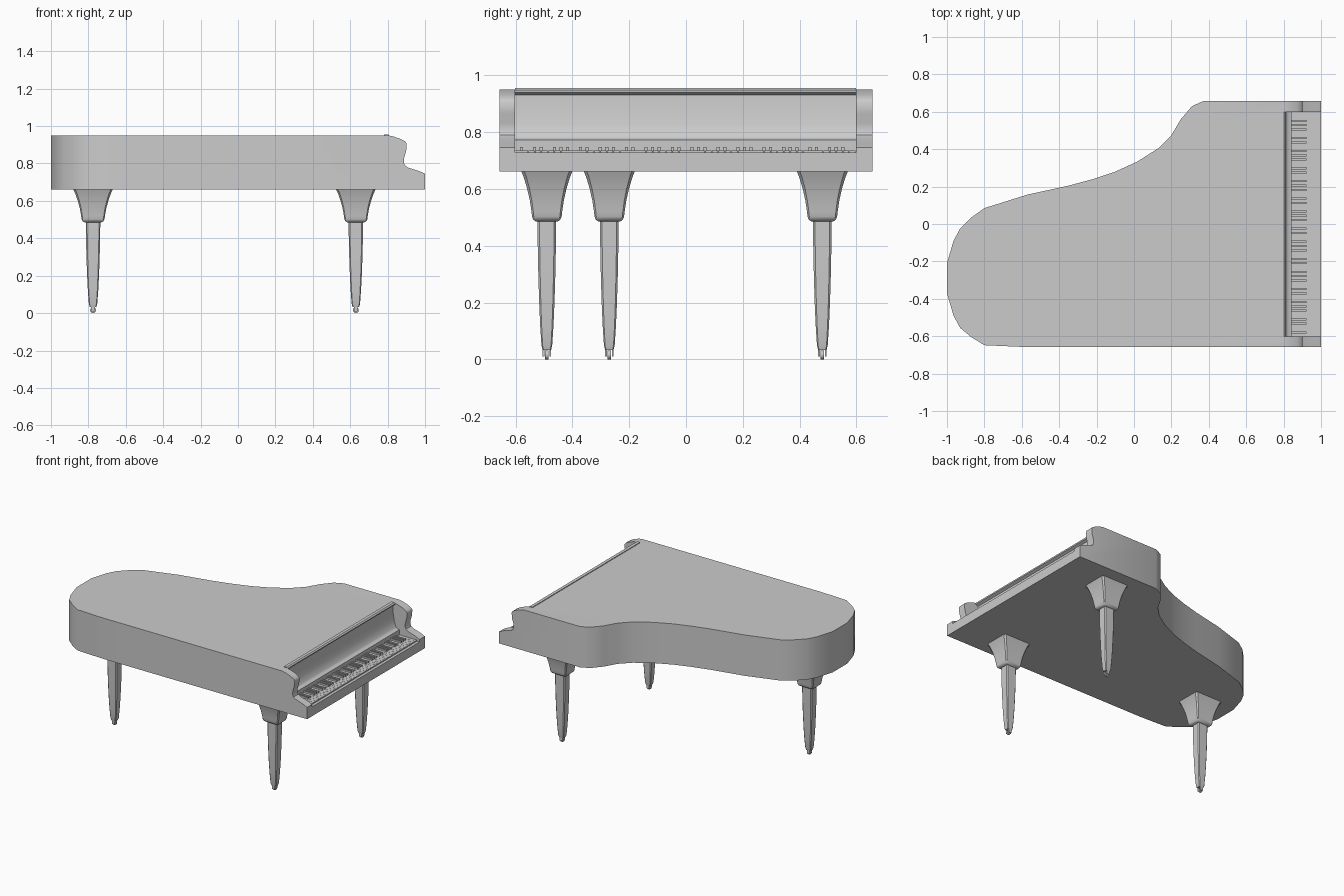
import bpy, bmesh, math

if "Cube" in bpy.data.objects:
    bpy.data.objects.remove(bpy.data.objects["Cube"])


def finish(bm, name, angle=35):
    bmesh.ops.recalc_face_normals(bm, faces=bm.faces)
    me = bpy.data.meshes.new(name)
    bm.to_mesh(me)
    bm.free()
    ob = bpy.data.objects.new(name, me)
    bpy.context.collection.objects.link(ob)
    bpy.ops.object.select_all(action='DESELECT')
    ob.select_set(True)
    bpy.context.view_layer.objects.active = ob
    bpy.ops.object.shade_smooth_by_angle(angle=math.radians(angle))
    return ob


def loft(bm, rings):
    """Closed skin through a list of equal-length vertex rings."""
    loops = [[bm.verts.new(p) for p in r] for r in rings]
    n = len(loops[0])
    for a, b in zip(loops, loops[1:]):
        for i in range(n):
            j = (i + 1) % n
            bm.faces.new((a[i], a[j], b[j], b[i]))
    bm.faces.new(loops[0][::-1])
    bm.faces.new(loops[-1])


def extrude_xz(name, prof, y0, y1):
    bm = bmesh.new()
    loft(bm, [[(x, y, z) for x, z in prof] for y in (y0, y1)])
    return finish(bm, name)


def box(bm, x0, x1, y0, y1, z0, z1):
    loft(bm, [[(x0, y0, z), (x1, y0, z), (x1, y1, z), (x0, y1, z)] for z in (z0, z1)])


def cut(target, cutter):
    cutter.hide_render = True
    bpy.context.view_layer.objects.active = target
    mod = target.modifiers.new("cut", 'BOOLEAN')
    mod.operation, mod.solver, mod.object = 'DIFFERENCE', 'EXACT', cutter
    bpy.ops.object.modifier_apply(modifier=mod.name)
    bpy.data.objects.remove(cutter)


# Case: curved plan outline extruded upward
plan = [(1, -0.657), (-0.6, -0.657), (-0.8, -0.648), (-0.87, -0.605), (-0.93, -0.555),
        (-0.965, -0.49), (-1, -0.37), (-1, -0.21), (-0.965, -0.09), (-0.93, -0.025),
        (-0.87, 0.035), (-0.8, 0.085), (-0.57, 0.157), (-0.35, 0.205), (-0.22, 0.24),
        (-0.1, 0.28), (0.02, 0.335), (0.13, 0.405), (0.2, 0.475), (0.25, 0.56),
        (0.31, 0.63), (0.37, 0.657), (1, 0.657)]
bm = bmesh.new()
loft(bm, [[(x, y, z) for x, y in plan] for z in (0.662, 0.95)])
case = finish(bm, "case")

# Scrolled cheek ends, then the keyboard recess between them
cheek = [(0.80, 0.951), (0.83, 0.945), (0.87, 0.931), (0.895, 0.917), (0.902, 0.905), (0.899, 0.865),
         (0.888, 0.83), (0.887, 0.805), (0.893, 0.789), (0.91, 0.778), (0.97, 0.759),
         (1.0, 0.745), (1.1, 0.745), (1.1, 1.1), (0.80, 1.1)]
cut(case, extrude_xz("cheek_cutter", cheek, -0.8, 0.8))
recess = [(0.785, 0.728), (1.1, 0.728), (1.1, 1.1), (0.785, 1.1)]
cut(case, extrude_xz("recess_cutter", recess, -0.602, 0.598))
case.select_set(True)
bpy.context.view_layer.objects.active = case
bpy.ops.object.shade_smooth_by_angle(angle=math.radians(35))

# Fallboard with rolled lip and ledge behind the keys
fall = [(0.78, 0.955), (0.802, 0.955), (0.81, 0.948), (0.808, 0.939), (0.79, 0.93),
        (0.793, 0.88), (0.801, 0.83), (0.814, 0.785), (0.822, 0.777), (0.842, 0.772),
        (0.842, 0.725), (0.78, 0.725)]
extrude_xz("fallboard", fall, -0.602, 0.598)

# Keys: 52 white, black ones in twos and threes
w = 1.2 / 52
white, black = bmesh.new(), bmesh.new()
for i in range(52):
    y = -0.602 + i * w
    box(white, 0.83, 0.98, y + 0.0006, y + w - 0.0006, 0.72, 0.736)
    if i and i % 7 in (1, 3, 4, 6, 0):
        box(black, 0.83, 0.922, y - 0.0055, y + 0.0055, 0.73, 0.747)
finish(white, "white_keys")
finish(black, "black_keys")


# Legs: square sections with chamfered corners, flared capital, tapered shaft
def section(cx, cy, h, z, c):
    hx, hy, k = h * 1.18, h, h * c
    pts = [(hx, -hy + k), (hx, hy - k), (hx - k, hy), (-hx + k, hy),
           (-hx, hy - k), (-hx, -hy + k), (-hx + k, -hy), (hx - k, -hy)]
    return [(cx + x, cy + y, z) for x, y in pts]


capital = [(0.665, 0.091), (0.64, 0.081), (0.60, 0.069), (0.56, 0.060), (0.52, 0.054),
           (0.502, 0.052), (0.491, 0.047), (0.485, 0.038)]
shaft = [(0.49, 0.033), (0.40, 0.032), (0.30, 0.030), (0.20, 0.027), (0.12, 0.0235),
         (0.05, 0.019), (0.033, 0.015)]
for name, cx, cy in (("front_leg_bass", 0.63, -0.49), ("front_leg_treble", 0.63, 0.48),
                     ("tail_leg", -0.775, -0.27)):
    bm = bmesh.new()
    loft(bm, [section(cx, cy, h, z, 0.12) for z, h in capital])
    loft(bm, [section(cx, cy, h, z, 0.22) for z, h in shaft])
    finish(bm, name)
    # Caster: wheel between two fork plates
    bm = bmesh.new()
    ring = [(math.cos(a * math.pi / 6) * 0.016, math.sin(a * math.pi / 6) * 0.016) for a in range(12)]
    loft(bm, [[(cx + u, cy + y, 0.016 + v) for u, v in ring] for y in (-0.006, 0.006)])
    for s in (-1, 1):
        box(bm, cx - 0.01, cx + 0.01, cy + s * 0.012 - 0.003, cy + s * 0.012 + 0.003, 0.01, 0.036)
    finish(bm, name + "_caster")
